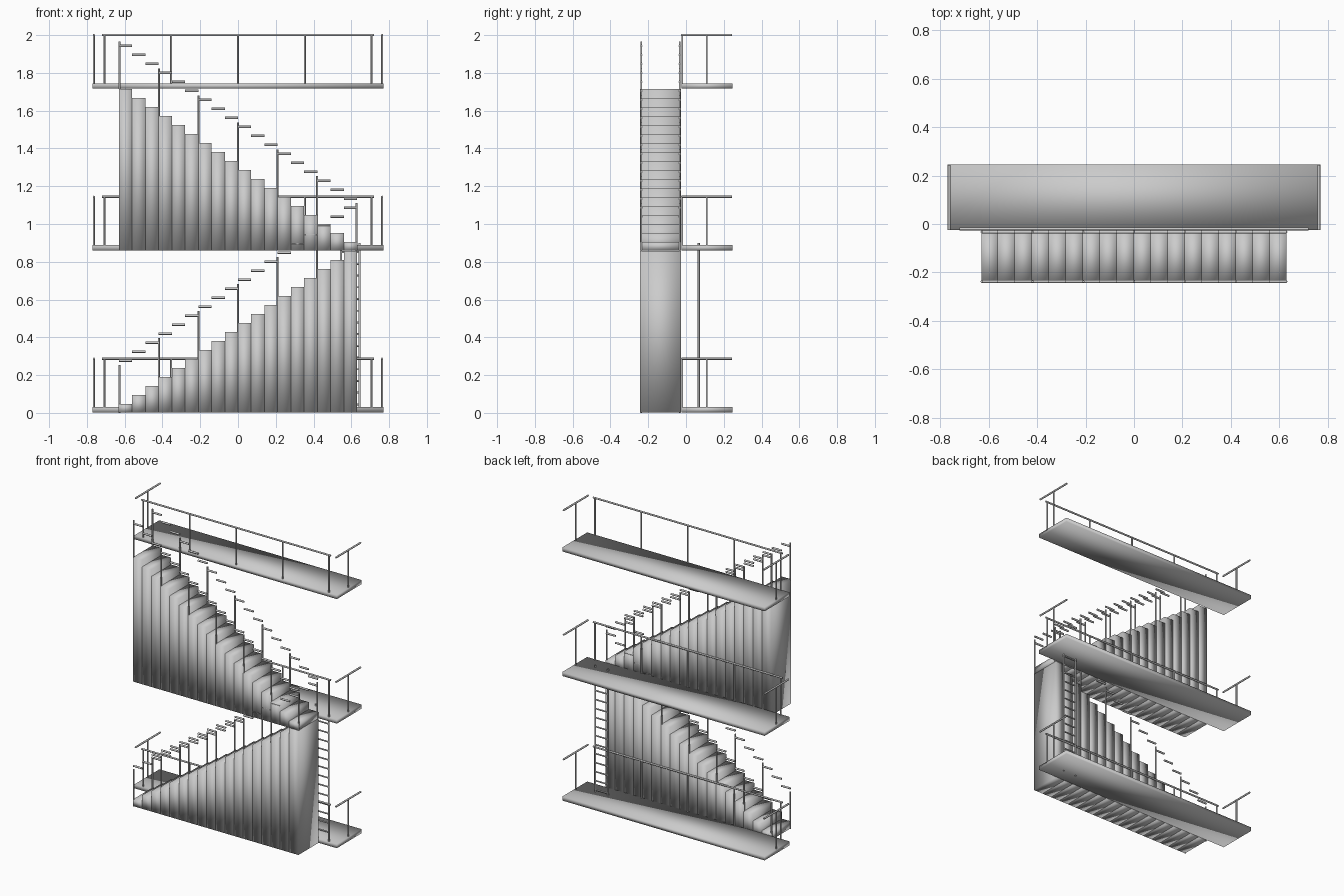
import bpy, bmesh
from mathutils import Vector, Matrix

if "Cube" in bpy.data.objects:
    bpy.data.objects.remove(bpy.data.objects["Cube"])

FLOOR = 0.857      # storey height
N = 18             # steps per flight
RUN, RISE = 1.26 / N, FLOOR / N


def box(bm, lo, hi):
    lo, hi = Vector(lo), Vector(hi)
    d = hi - lo
    m = Matrix.Translation((lo + hi) / 2) @ Matrix.Diagonal((d.x, d.y, d.z, 1))
    bmesh.ops.create_cube(bm, size=1, matrix=m)


def rod(bm, a, b, r=0.005):
    a, b = Vector(a), Vector(b)
    d = b - a
    m = Matrix.Translation((a + b) / 2) @ d.to_track_quat('Z', 'Y').to_matrix().to_4x4()
    bmesh.ops.create_cone(bm, cap_ends=True, segments=8, radius1=r, radius2=r,
                          depth=d.length, matrix=m)


def finish(bm, name, smooth_all=False):
    for f in bm.faces:
        f.smooth = smooth_all or len(f.verts) == 4
    me = bpy.data.meshes.new(name)
    bm.to_mesh(me)
    bm.free()
    ob = bpy.data.objects.new(name, me)
    bpy.context.collection.objects.link(ob)
    return ob


# Landings with their railings
for i, name in enumerate(("lower", "middle", "upper")):
    z = i * FLOOR
    bm = bmesh.new()
    box(bm, (-0.77, -0.025, z + 0.003), (0.77, 0.245, z + 0.031))
    finish(bm, name + "_landing", True)

    bm = bmesh.new()
    top = z + 0.287
    rod(bm, (-0.72, -0.02, top), (0.72, -0.02, top), 0.006)
    for x in (-0.707, -0.354, 0, 0.354, 0.707):
        rod(bm, (x, -0.02, z + 0.02), (x, -0.02, top))
    for x in (-0.763, 0.763):
        rod(bm, (x, -0.025, top), (x, 0.243, top), 0.006)
        rod(bm, (x, 0.11, z + 0.02), (x, 0.11, top))
    finish(bm, name + "_railing")

# Two flights; the second climbs the other way
for i, (name, s) in enumerate((("lower", 1), ("upper", -1))):
    z = i * FLOOR
    bm = bmesh.new()
    for k in range(N):
        x0, x1 = sorted((s * (-0.63 + k * RUN), s * (-0.63 + (k + 1) * RUN)))
        box(bm, (x0, -0.243, z + 0.002), (x1, -0.027, z + (k + 1) * RISE))
    finish(bm, name + "_steps", True)

    # Stepped handrails and posts on both sides of the flight
    bm = bmesh.new()
    for y in (-0.237, -0.033):
        for k in range(N):
            h = z + 0.229 + (k + 1) * RISE
            rod(bm, (s * (-0.63 + k * RUN), y, h),
                (s * (-0.63 + (k + 1) * RUN), y, h), 0.0065)
        for k in range(7):
            b = z + k * FLOOR / 6
            rod(bm, (s * (-0.628 + k * 0.2093), y, b), (s * (-0.628 + k * 0.2093), y, b + 0.253))
    finish(bm, name + "_handrails")

# Ladder between lower and middle landings
bm = bmesh.new()
for x in (0.545, 0.643):
    rod(bm, (x, 0.068, 0.002), (x, 0.068, 0.9), 0.006)
for k in range(14):
    h = 0.045 + k * 0.062
    rod(bm, (0.545, 0.068, h), (0.643, 0.068, h))
finish(bm, "ladder")
